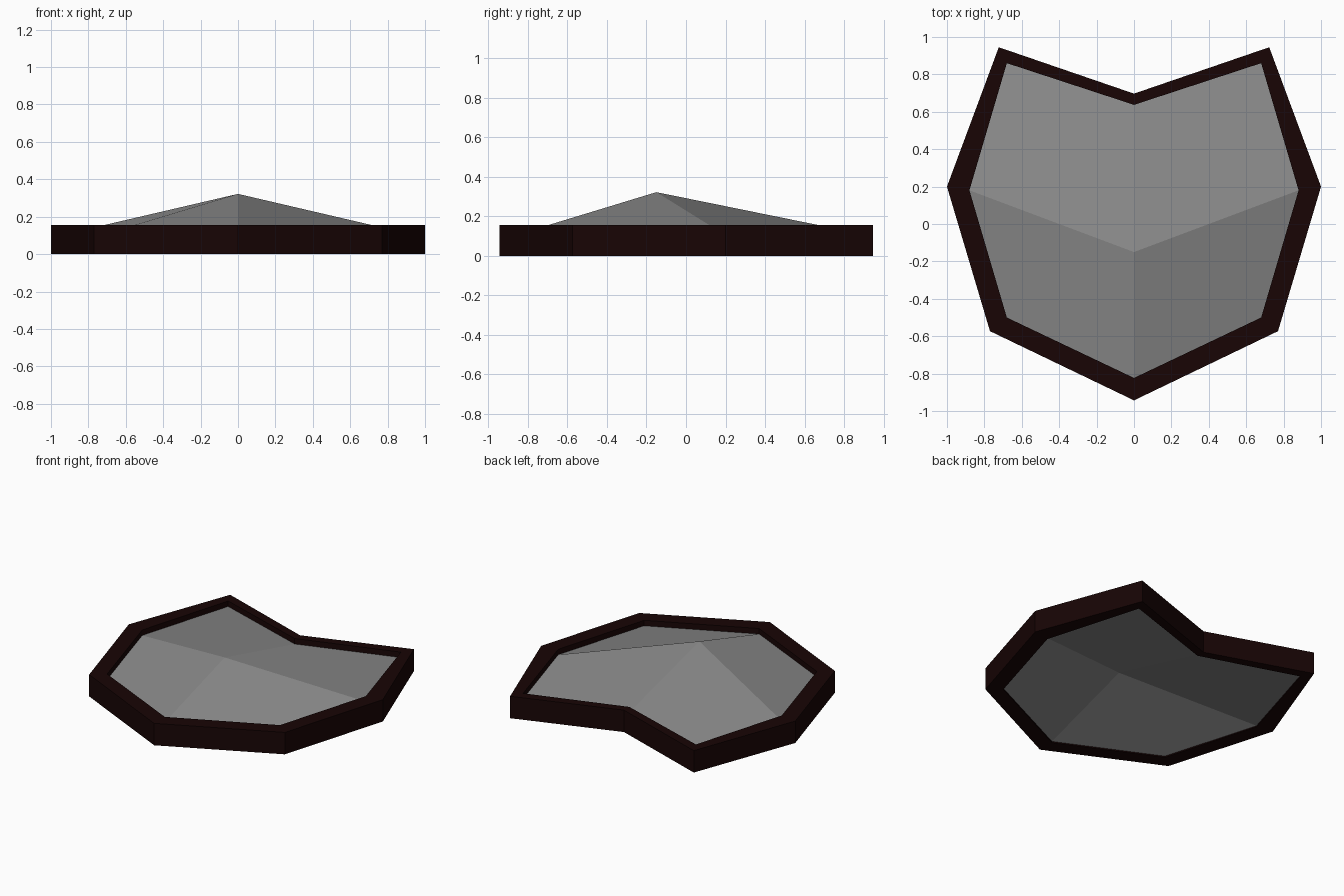
import bpy, bmesh

cube = bpy.data.objects.get("Cube")
if cube:
    bpy.data.objects.remove(cube, do_unlink=True)


def material(name, rgb):
    mat = bpy.data.materials.new(name)
    mat.use_nodes = True
    mat.diffuse_color = (*rgb, 1)
    node = next(n for n in mat.node_tree.nodes if n.type == 'BSDF_PRINCIPLED')
    node.inputs["Base Color"].default_value = (*rgb, 1)
    node.inputs["Roughness"].default_value = 0.8
    return mat


def full_outline(half):
    """Mirror a half outline whose first and last points lie on x = 0."""
    return half + [(-x, y) for x, y in reversed(half[1:-1])]


def finish(bm, name, mat):
    bmesh.ops.recalc_face_normals(bm, faces=bm.faces)
    mesh = bpy.data.meshes.new(name)
    bm.to_mesh(mesh)
    bm.free()
    mesh.materials.append(mat)
    obj = bpy.data.objects.new(name, mesh)
    bpy.context.collection.objects.link(obj)
    return obj


def bridge(bm, a, b):
    """Join two closed rings of vertices with quads."""
    n = len(a)
    for i in range(n):
        j = (i + 1) % n
        bm.faces.new((a[i], a[j], b[j], b[i]))


# Half outlines from the front tip round to the back notch
outer = full_outline([(0, -0.943), (0.77, -0.573), (1.0, 0.2), (0.723, 0.945), (0, 0.697)])
inner = full_outline([(0, -0.823), (0.68, -0.5), (0.88, 0.18), (0.68, 0.86), (0, 0.637)])

RIM_TOP = 0.156

# Dark frame with a rectangular section
bm = bmesh.new()
rings = [[bm.verts.new((x, y, z)) for x, y in line]
         for line, z in ((outer, 0), (outer, RIM_TOP), (inner, RIM_TOP), (inner, 0))]
for i in range(4):
    bridge(bm, rings[i], rings[(i + 1) % 4])
finish(bm, "shield_rim", material("dark red brown", (0.009, 0.0014, 0.0014)))

# Panel: four folded quads meeting at one peak, above and below
bm = bmesh.new()
layers = []
for edge_z, peak_z, turn in ((0.117, 0.322, 0), (0.008, 0.222, 1)):
    ring = [bm.verts.new((x, y, edge_z)) for x, y in inner]
    peak = bm.verts.new((0, -0.15, peak_z))
    tip, front_l, side_l, horn_l, notch, horn_r, side_r, front_r = ring
    # The first vertex sets the fold diagonal; the underside folds the other way
    for quad in ((tip, front_l, side_l, peak),
                 (peak, side_l, horn_l, notch),
                 (peak, notch, horn_r, side_r),
                 (peak, side_r, front_r, tip)):
        bm.faces.new(quad[turn:] + quad[:turn])
    layers.append(ring)
bridge(bm, *layers)
finish(bm, "shield_panel", material("steel grey", (0.26, 0.26, 0.26)))
